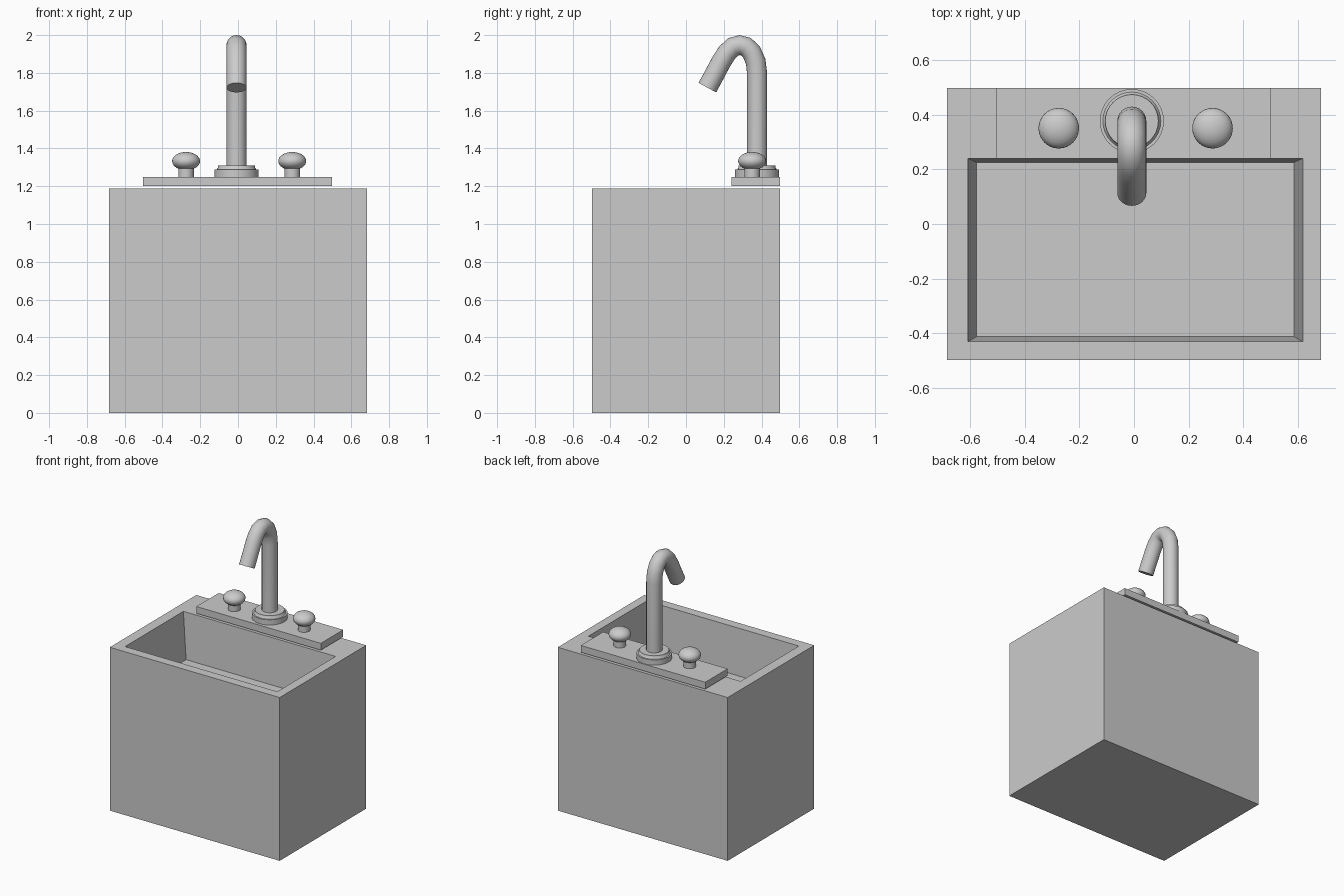
import bpy, bmesh, math
from mathutils import Vector

if "Cube" in bpy.data.objects:
    bpy.data.objects.remove(bpy.data.objects["Cube"])

grey = bpy.data.materials.new("plain grey")
grey.diffuse_color = (0.6, 0.6, 0.6, 1)
grey.use_nodes = True
grey.node_tree.nodes["Principled BSDF"].inputs["Base Color"].default_value = grey.diffuse_color


def finish(name, bm, smooth=False):
    bmesh.ops.recalc_face_normals(bm, faces=bm.faces)
    me = bpy.data.meshes.new(name)
    bm.to_mesh(me)
    bm.free()
    ob = bpy.data.objects.new(name, me)
    bpy.context.collection.objects.link(ob)
    me.materials.append(grey)
    if smooth:
        bpy.ops.object.select_all(action='DESELECT')
        ob.select_set(True)
        bpy.context.view_layer.objects.active = ob
        bpy.ops.object.shade_smooth_by_angle(angle=math.radians(35))
    return ob


def loft(name, rings, smooth=False):
    """Skin a list of point rings and cap both ends."""
    bm = bmesh.new()
    loops = [[bm.verts.new(p) for p in r] for r in rings]
    n = len(rings[0])
    for a, b in zip(loops, loops[1:]):
        for i in range(n):
            j = (i + 1) % n
            bm.faces.new((a[i], a[j], b[j], b[i]))
    bm.faces.new(loops[0])
    bm.faces.new(loops[-1])
    return finish(name, bm, smooth)


def rect(x0, x1, y0, y1, z):
    return [(x0, y0, z), (x1, y0, z), (x1, y1, z), (x0, y1, z)]


def circle(cx, cy, z, r, n=32):
    return [(cx + r * math.cos(2 * math.pi * i / n),
             cy + r * math.sin(2 * math.pi * i / n), z) for i in range(n)]


# Cabinet block with the tapered basin sunk into its top
loft("basin_block", [
    rect(-0.683, 0.683, -0.497, 0.497, 0),
    rect(-0.683, 0.683, -0.497, 0.497, 1.187),
    rect(-0.607, 0.617, -0.43, 0.24, 1.187),
    rect(-0.575, 0.585, -0.412, 0.225, 0.85)])

# Tap plate, hovering slightly above the rim
loft("tap_plate", [rect(-0.503, 0.498, 0.24, 0.497, z) for z in (1.2, 1.25)])

# Stepped collar around the spout
cx, cy = -0.008, 0.376
loft("spout_collar", [circle(cx, cy, z, r) for z, r in
     ((1.248, 0.117), (1.288, 0.117), (1.288, 0.106), (1.296, 0.099), (1.309, 0.097))], True)

# Spout: circle swept along a hooked path in the y-z plane
path = [(cy, 1.30), (cy, 1.80), (0.369, 1.86), (0.347, 1.91), (0.317, 1.939),
        (0.284, 1.947), (0.25, 1.938), (0.216, 1.905), (0.187, 1.86),
        (0.151, 1.792), (0.113, 1.722)]
pts = [Vector((cx, y, z)) for y, z in path]
rings = []
for i, p in enumerate(pts):
    d = Vector()
    if i:
        d += (p - pts[i - 1]).normalized()
    if i < len(pts) - 1:
        d += (pts[i + 1] - p).normalized()
    side = Vector((1, 0, 0))
    up = d.normalized().cross(side)
    rings.append([p + 0.053 * (side * math.cos(k * math.pi / 12) + up * math.sin(k * math.pi / 12))
                  for k in range(24)])
loft("spout", rings, True)

# Two handles: stem and flattened round knob
for label, x in (("left", -0.275), ("right", 0.287)):
    loft(label + "_handle_stem", [circle(x, 0.35, z, 0.041, 24) for z in (1.248, 1.31)], True)
    bm = bmesh.new()
    bmesh.ops.create_uvsphere(bm, u_segments=32, v_segments=16, radius=1)
    for v in bm.verts:
        v.co = Vector((x + v.co.x * 0.074, 0.35 + v.co.y * 0.074, 1.333 + v.co.z * 0.048))
    finish(label + "_handle_knob", bm, True)
